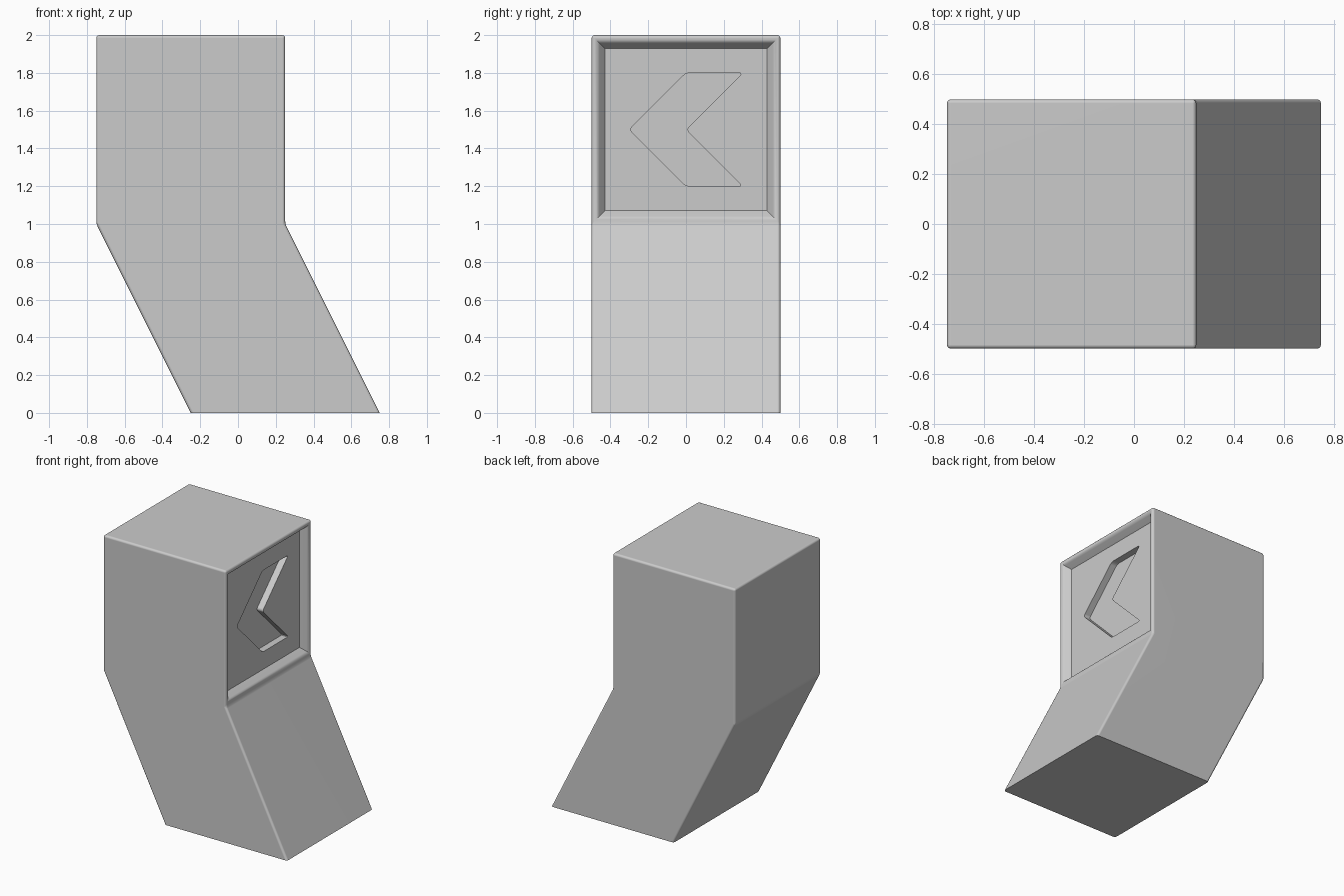
import bpy, bmesh
from mathutils import Vector

if "Cube" in bpy.data.objects:
    bpy.data.objects.remove(bpy.data.objects["Cube"])


def prism(name, points, offset):
    """Extrude a closed polygon along a vector; returns object name and bmesh."""
    bm = bmesh.new()
    face = bm.faces.new([bm.verts.new(p) for p in points])
    ext = bmesh.ops.extrude_face_region(bm, geom=[face])["geom"]
    bmesh.ops.translate(bm, vec=offset, verts=[v for v in ext if isinstance(v, bmesh.types.BMVert)])
    bmesh.ops.recalc_face_normals(bm, faces=bm.faces)
    return bm


def finish(bm, name):
    bmesh.ops.recalc_face_normals(bm, faces=bm.faces)
    mesh = bpy.data.meshes.new(name)
    bm.to_mesh(mesh)
    bm.free()
    obj = bpy.data.objects.new(name, mesh)
    bpy.context.collection.objects.link(obj)
    return obj


# Bent block body
profile = [(-0.75, 2), (0.25, 2), (0.25, 1), (0.75, 0), (-0.25, 0), (-0.75, 1)]
bm = prism("body", [(x, -0.5, z) for x, z in profile], (0, 1, 0))
rounded = [e for e in bm.edges if any(v.co.z > 0.01 for v in e.verts)]

# Framed recess in the upper right face: flat rim, then a sloped wall
panel = max(bm.faces, key=lambda f: f.normal.x if f.calc_center_median().z > 1.2 else -1)
bmesh.ops.inset_region(bm, faces=[panel], thickness=0.045, depth=0)
rounded += list(panel.edges)
bmesh.ops.inset_region(bm, faces=[panel], thickness=0.055, depth=-0.05)
bmesh.ops.bevel(bm, geom=rounded, offset=0.02, offset_type='OFFSET',
                segments=3, profile=0.5, affect='EDGES', clamp_overlap=True)
body = finish(bm, "bent_block")

# Chevron-shaped pocket cutter with rounded corners
chevron = [(0, 1.8), (0.3, 1.8), (0, 1.5), (0.3, 1.2), (0, 1.2), (-0.3, 1.5)]
bm = prism("cutter", [(0.15, y, z) for y, z in chevron], (0.2, 0, 0))
along = [e for e in bm.edges if abs((e.verts[0].co - e.verts[1].co).normalized().dot(Vector((1, 0, 0)))) > 0.9]
bmesh.ops.bevel(bm, geom=along, offset=0.02, offset_type='OFFSET',
                segments=3, profile=0.5, affect='EDGES', clamp_overlap=True)
cutter = finish(bm, "chevron_cutter")
cutter.hide_render = True

# Cut the pocket, then shade with crisp flat faces
bpy.context.view_layer.objects.active = body
body.select_set(True)
cut = body.modifiers.new("pocket", 'BOOLEAN')
cut.operation = 'DIFFERENCE'
cut.solver = 'EXACT'
cut.object = cutter
bpy.ops.object.modifier_apply(modifier=cut.name)
bpy.data.objects.remove(cutter)
bpy.ops.object.shade_smooth_by_angle(angle=0.6)
weighted = body.modifiers.new("flat_normals", 'WEIGHTED_NORMAL')
weighted.keep_sharp = True
